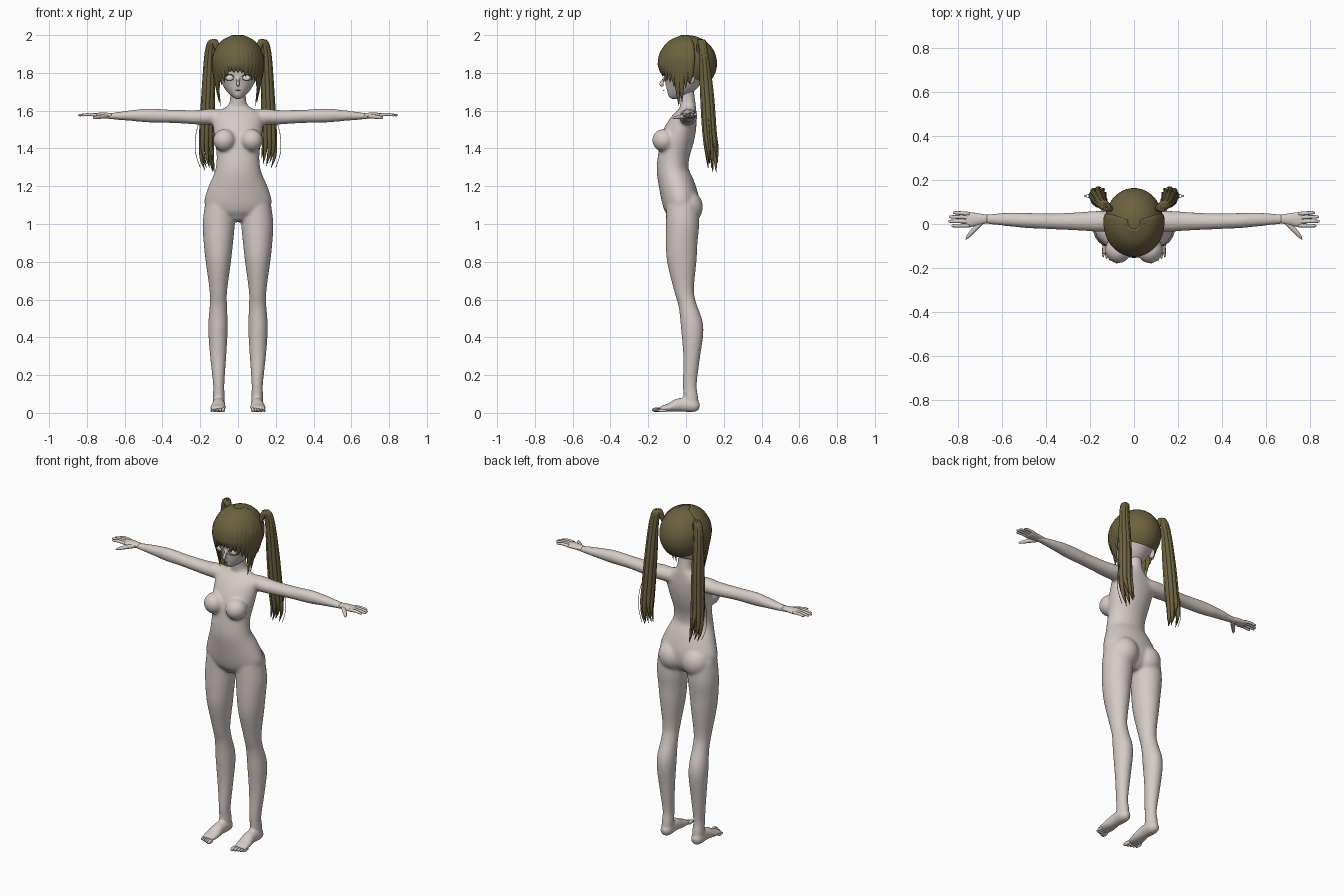
import bpy, bmesh, math, random
from mathutils import Vector, Matrix

random.seed(4)
cube = bpy.data.objects.get("Cube")
if cube:
    bpy.data.objects.remove(cube)

X, Y = Vector((1, 0, 0)), Vector((0, 1, 0))


def material(name, rgb):
    m = bpy.data.materials.new(name)
    m.use_nodes = True
    m.diffuse_color = (*rgb, 1)
    m.node_tree.nodes["Principled BSDF"].inputs["Base Color"].default_value = (*rgb, 1)
    return m


SKIN = material("pale skin", (0.66, 0.6, 0.57))
HAIR = material("olive hair", (0.15, 0.122, 0.05))
EYE = material("eye white", (0.75, 0.72, 0.68))


def spline(rows, steps):
    """Smooth curve through rows of x, y, z, half width, half depth."""
    out = []
    for i in range(len(rows) - 1):
        p = [Vector(rows[min(max(i + k, 0), len(rows) - 1)]) for k in (-1, 0, 1, 2)]
        for s in range(steps):
            t = s / steps
            out.append(p[1] + (p[2] - p[0]) * (t / 2)
                       + (p[0] * 2 - p[1] * 5 + p[2] * 4 - p[3]) * (t * t / 2)
                       + (p[1] * 3 - p[0] - p[2] * 3 + p[3]) * (t ** 3 / 2))
    return out + [Vector(rows[-1])]


def loft(bm, rows, ref, sides=24, steps=4):
    """Closed elliptical tube whose width follows ref."""
    pts = spline(rows, steps)
    rings = []
    for i, p in enumerate(pts):
        c = Vector(p[:3])
        t = (Vector(pts[min(i + 1, len(pts) - 1)][:3]) - Vector(pts[max(i - 1, 0)][:3])).normalized()
        u = (ref - t * ref.dot(t)).normalized()
        v = t.cross(u)
        a, b = max(p[3], 0.0008), max(p[4], 0.0008)
        rings.append([bm.verts.new(c + u * a * math.cos(w) + v * b * math.sin(w))
                      for w in (math.tau * k / sides for k in range(sides))])
    for lo, hi in zip(rings, rings[1:]):
        for k in range(sides):
            j = (k + 1) % sides
            bm.faces.new((lo[k], lo[j], hi[j], hi[k]))
    bm.faces.new(rings[0][::-1])
    bm.faces.new(rings[-1])


def ball(bm, centre, radii, segments=24):
    m = Matrix.Translation(centre) @ Matrix.Diagonal((*radii, 1))
    return bmesh.ops.create_uvsphere(bm, u_segments=segments, v_segments=segments // 2,
                                     radius=1, matrix=m)


def finish(name, bm, mat):
    bmesh.ops.recalc_face_normals(bm, faces=bm.faces)
    for f in bm.faces:
        f.smooth = True
    mesh = bpy.data.meshes.new(name)
    bm.to_mesh(mesh)
    bm.free()
    mesh.materials.append(mat)
    ob = bpy.data.objects.new(name, mesh)
    bpy.context.scene.collection.objects.link(ob)
    return ob


def fuse(ob, voxel, rounds):
    """Blend overlapping volumes into one skin."""
    r = ob.modifiers.new("Fuse", "REMESH")
    r.mode = "VOXEL"
    r.voxel_size = voxel
    r.use_smooth_shade = True
    s = ob.modifiers.new("Soften", "SMOOTH")
    s.factor = 0.5
    s.iterations = rounds


# Body: torso, neck, arms and legs fused into one surface
body = bmesh.new()
loft(body, [(0, y, z, a, b) for z, y, a, b in (
    (1.015, -.03, .04, .05), (1.06, -.025, .15, .085), (1.12, -.028, .178, .098),
    (1.2, -.048, .155, .095), (1.28, -.07, .122, .085), (1.36, -.065, .113, .083),
    (1.45, -.045, .125, .088), (1.52, -.02, .132, .078), (1.57, 0, .135, .06),
    (1.605, .01, .09, .045), (1.64, .008, .046, .042), (1.75, -.005, .042, .042))], X, 32)
for s in (1, -1):
    ball(body, (s * .072, -.118, 1.443), (.06, .061, .06))
    ball(body, (s * .078, .005, 1.09), (.084, .085, .09))
    loft(body, [(s * x, y, z, a, b) for x, y, z, a, b in (
        (.095, -.02, 1.1, .08, .085), (.102, -.018, 1, .085, .088), (.104, -.023, .9, .078, .084),
        (.104, -.022, .8, .067, .078), (.104, -.01, .65, .047, .053), (.104, .008, .57, .046, .048),
        (.106, .033, .45, .052, .06), (.105, .03, .3, .043, .045), (.102, .02, .15, .03, .037),
        (.102, .027, .08, .032, .038), (.102, .033, .03, .028, .03))], X)
    loft(body, [(s * x, y, z, a, b) for x, y, z, a, b in (
        (.06, .012, 1.565, .04, .04), (.15, .012, 1.567, .048, .042), (.22, .012, 1.565, .044, .038),
        (.35, .012, 1.57, .037, .035), (.47, .015, 1.574, .035, .037), (.56, .02, 1.574, .032, .029),
        (.68, .023, 1.571, .022, .016), (.71, .023, 1.573, .022, .014))], Y)
    loft(body, [(s * x, y, z, a, b) for x, y, z, a, b in (
        (.102, .072, .034, .015, .018), (.102, .045, .037, .034, .033), (.102, -.03, .043, .034, .037),
        (.105, -.09, .028, .042, .023), (.108, -.14, .02, .038, .013))], X)
fuse(finish("body", body, SKIN), 0.008, 8)

for s, side in ((1, "left"), (-1, "right")):
    # Hands: palm, four fingers and a thumb
    hand = bmesh.new()
    loft(hand, [(s * x, y, 1.575, a, b) for x, y, a, b in (
        (.67, .023, .019, .012), (.71, .022, .027, .015), (.75, .02, .034, .013),
        (.768, .02, .032, .009))], Y)
    for y, tip in ((.046, .825), (.029, .842), (.011, .846), (-.007, .832)):
        loft(hand, [(s * .75, y, 1.577, .009, .009), (s * .79, y * 1.08, 1.58, .0085, .008),
                    (s * (tip - .008), y * 1.12, 1.576, .007, .006),
                    (s * tip, y * 1.12, 1.575, .002, .002)], Y, 10)
    loft(hand, [(s * .695, .01, 1.571, .012, .012), (s * .725, -.022, 1.568, .012, .011),
                (s * .755, -.055, 1.563, .008, .008), (s * .766, -.07, 1.56, .002, .002)], Y + X * s, 10)
    finish(side + "_hand", hand, SKIN)

    # Toes, largest on the inside
    toes = bmesh.new()
    for k in range(5):
        x, r = .078 + .0155 * k, .0125 - .0011 * k
        ball(toes, (s * x, -.154 + .007 * k, r + .004), (r * .8, .027, r), 12)
    finish(side + "_toes", toes, SKIN)

# Head: tapered face with nose and ears
head = bmesh.new()
loft(head, [(0, y, z, a, b) for z, y, a, b in (
    (1.672, -.088, .01, .012), (1.69, -.07, .038, .042), (1.73, -.042, .075, .08),
    (1.78, -.02, .098, .106), (1.85, .002, .112, .122), (1.93, .01, .09, .1),
    (1.97, .01, .03, .04))], X, 32)
loft(head, [(0, -.115, 1.775, .006, .006), (0, -.128, 1.752, .008, .01),
            (0, -.13, 1.738, .01, .013), (0, -.12, 1.728, .004, .005)], X, 12)
for s in (1, -1):
    ball(head, (s * .104, .028, 1.775), (.012, .022, .036), 16)
fuse(finish("head", head, SKIN), 0.006, 5)


def face_y(x):
    return -.02 - .106 * math.sqrt(1 - (x / .098) ** 2)


# Eyes and painted lashes, lids and mouth
for s, side in ((1, "left"), (-1, "right")):
    eye = bmesh.new()
    ball(eye, (s * .045, face_y(.045) + .004, 1.774), (.021, .006, .015), 16)
    finish(side + "_eye", eye, EYE)
    lash = bmesh.new()
    for heights, r in (((1.782, 1.793, 1.784), .0025), ((1.768, 1.757, 1.764), .001),
                       ((1.806, 1.816, 1.81), .0015)):
        loft(lash, [(s * x, face_y(x) - .001, z, r, r)
                    for x, z in zip((.022, .045, .07), heights)], Y, 6)
    finish(side + "_eye_lines", lash, HAIR)
mouth = bmesh.new()
loft(mouth, [(-.012, -.116, 1.708, .001, .001), (0, -.12, 1.707, .002, .002),
             (.012, -.116, 1.708, .001, .001)], Y, 6)
finish("mouth", mouth, HAIR)

# Hair cap, trimmed along a plane that rises to the forehead
cap = bmesh.new()
ball(cap, (0, .01, 1.85), (.133, .154, .149), 48)
bmesh.ops.bisect_plane(cap, geom=cap.verts[:] + cap.edges[:] + cap.faces[:],
                       plane_co=(0, .01, 1.785), plane_no=(0, .42, 1), clear_inner=True)
finish("hair_cap", cap, HAIR)

# Fringe and side locks that follow the cap and end in points
fringe = bmesh.new()
for k in range(-10, 11):
    az = math.radians(k * 9.5)
    far = abs(k)
    tip = 1.795 + random.uniform(-.02, .012)
    if far > 3:
        tip = 1.775 - .017 * (far - 3) + random.uniform(-.01, .01)
    if far in (7, 8):
        tip = 1.625 + .02 * (far - 7)
    if far > 8:
        tip = 1.72 + .02 * (far - 9)
    rows = []
    for el, w in ((78, .006), (50, .02), (22, .024), (0, .022)):
        e = math.radians(el)
        rows.append((math.sin(az) * .133 * math.cos(e), .01 - .153 * math.cos(az) * math.cos(e),
                     1.85 + .147 * math.sin(e), w, .007))
    x, y = rows[-1][:2]
    pull = 1 - (1.85 - tip) * 1.1
    mid = (1.85 + tip) / 2
    rows += [(x * (1 + pull) / 2 * 1.02, y * (1 + pull) / 2, mid, .016, .006),
             (x * pull, y * pull, tip, .001, .001)]
    loft(fringe, rows, Vector((math.cos(az), math.sin(az), 0)), 10)
finish("fringe", fringe, HAIR)

# Twin tails: bundles of strands arching out of the cap
for s, side in ((1, "left"), (-1, "right")):
    tail = bmesh.new()
    for k in range(9):
        w = math.tau * k / 8
        core = k == 8
        dx, dy = (0, 0) if core else (math.cos(w), math.sin(w))
        end = 1.27 + random.uniform(0, .09)
        rows = [(.1, .065, 1.9, .01, .01), (.128 + dx * .01, .08 + dy * .01, 1.968, .012, .012),
                (.147 + dx * .016, .093 + dy * .012, 1.91, .013, .012),
                (.157 + dx * .022, .11 + dy * .022, 1.7, .014, .015),
                (.166 + dx * .027, .125 + dy * .025, 1.48, .013, .014),
                (.165 + dx * .03, .137 + dy * .025, end + .07, .009, .01),
                (.15 + dx * .025, .142 + dy * .025, end, .001, .001)]
        loft(tail, [(s * r[0], *r[1:]) for r in rows], X, 10, 5)
    # Loose fine strand
    loft(tail, [(s * x, y, z, .0015, .0015) for x, y, z in (
        (.165, .1, 1.8), (.19, .115, 1.6), (.222, .125, 1.48), (.225, .13, 1.38), (.2, .135, 1.3))], X, 6)
    finish(side + "_tail", tail, HAIR)
